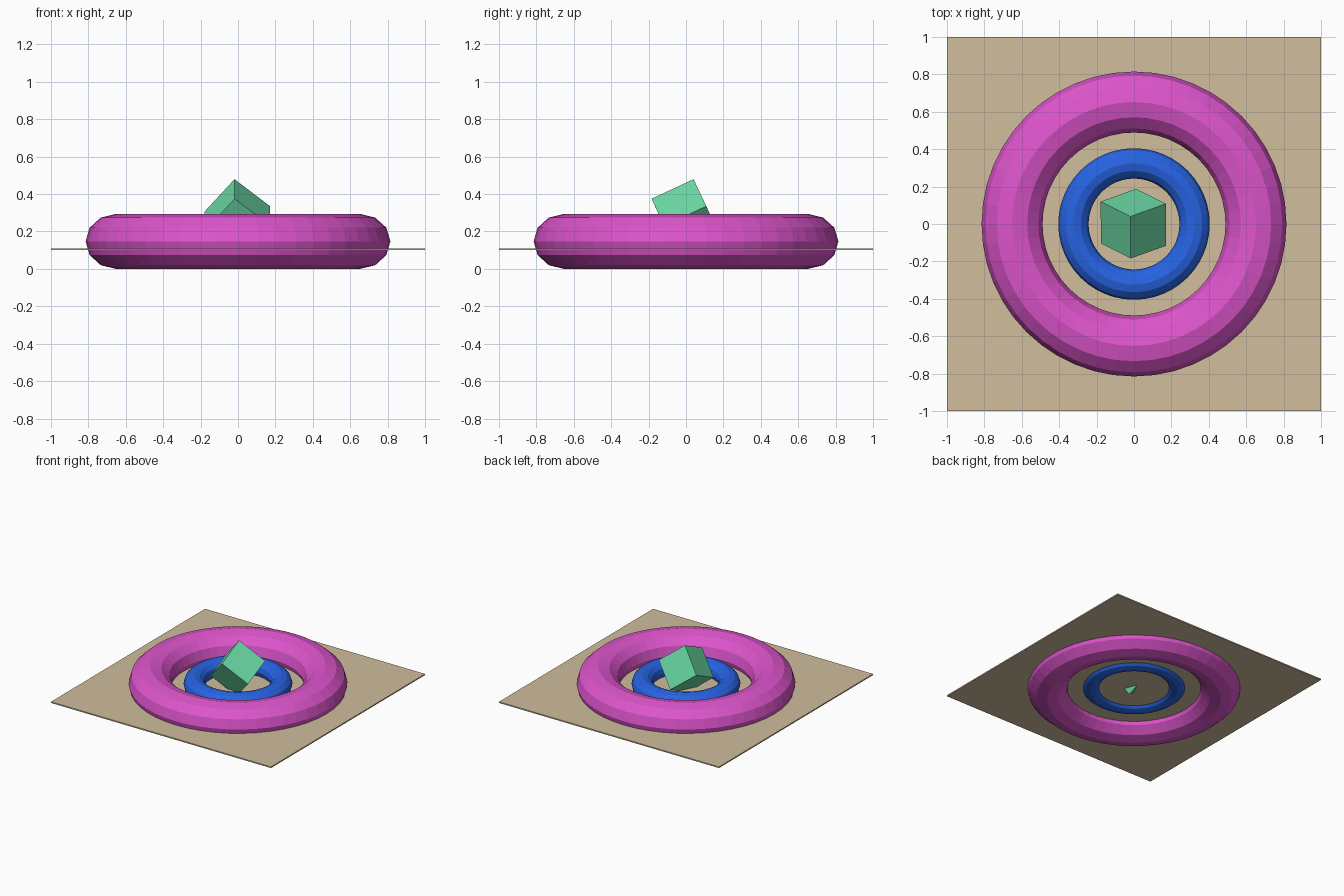
import bpy
from mathutils import Matrix, Vector

old = bpy.data.objects.get("Cube")
if old:
    bpy.data.objects.remove(old, do_unlink=True)


def material(name, rgb):
    mat = bpy.data.materials.new(name)
    mat.use_nodes = True
    colour = (*rgb, 1)
    mat.diffuse_color = colour
    mat.node_tree.nodes["Principled BSDF"].inputs["Base Color"].default_value = colour
    return mat


def finish(name, mat):
    obj = bpy.context.object
    obj.name = obj.data.name = name
    obj.data.materials.append(mat)
    return obj


def ring(name, radius, height, mat):
    # Slightly flattened, flat-faced ring with a 12-sided tube
    bpy.ops.mesh.primitive_torus_add(
        major_segments=48, minor_segments=12,
        major_radius=radius, minor_radius=radius / 4,
        location=(0, 0, 0.147))
    obj = finish(name, mat)
    obj.scale.z = height / (radius / 2)
    return obj


tan = material("tan", (0.63, 0.51, 0.34))
pink = material("magenta", (0.72, 0.09, 0.60))
blue = material("blue", (0.02, 0.125, 0.76))
green = material("mint green", (0.15, 0.71, 0.38))

# Thin square sheet cutting through the rings
bpy.ops.mesh.primitive_cube_add(size=1, location=(0, 0, 0.105))
finish("base_sheet", tan).scale = (2, 2, 0.01)

# Concentric rings
ring("outer_ring", 0.652, 0.294, pink)
ring("inner_ring", 0.324, 0.147, blue)

# Cube balanced on one corner, oriented by its edge directions
u = Vector((-0.16, 0.08, -0.173)).normalized()
v = Vector((0, -0.225, -0.106))
v = (v - u * v.dot(u)).normalized()
turn = Matrix((u, v, u.cross(v))).transposed().to_4x4()
bpy.ops.mesh.primitive_cube_add(size=0.248)
finish("tilted_cube", green).matrix_world = Matrix.Translation((-0.003, 0.002, 0.269)) @ turn
